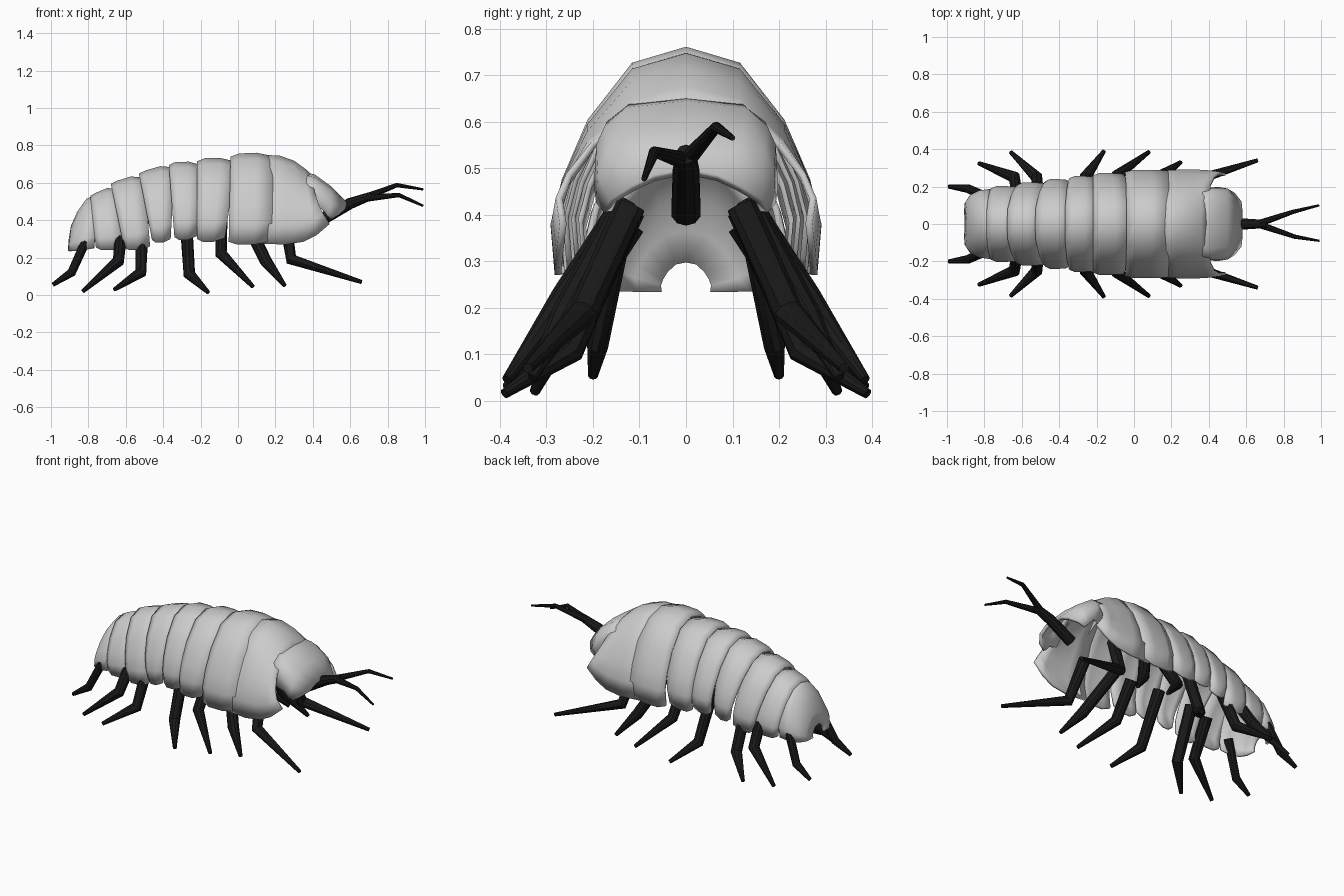
import bpy, bmesh
from mathutils import Vector

if "Cube" in bpy.data.objects:
    bpy.data.objects.remove(bpy.data.objects["Cube"])

black = bpy.data.materials.new("black_limb")
black.diffuse_color = (0.01, 0.01, 0.01, 1)
black.use_nodes = True
black.node_tree.nodes["Principled BSDF"].inputs["Base Color"].default_value = black.diffuse_color

# Half cross-section of a shell plate: (width fraction, height fraction)
SECTION = [(0, 1), (.4, .93), (.73, .68), (.92, .42), (1, .22), (.97, 0)]


def finish(obj, angle):
    bpy.ops.object.select_all(action='DESELECT')
    bpy.context.view_layer.objects.active = obj
    obj.select_set(True)
    bpy.ops.object.shade_smooth_by_angle(angle=angle)


def new_object(name, bm):
    mesh = bpy.data.meshes.new(name)
    bm.to_mesh(mesh)
    bm.free()
    obj = bpy.data.objects.new(name, mesh)
    bpy.context.collection.objects.link(obj)
    return obj


def skin(name, halves, thickness=.015):
    """Loft mirrored half rings (middle to +y edge), listed rear to front."""
    bm = bmesh.new()
    rows = []
    for half in halves:
        full = [(x, -y, z) for x, y, z in half[:0:-1]] + list(half)
        rows.append([bm.verts.new(p) for p in full])
    for a, b in zip(rows, rows[1:]):
        for j in range(len(a) - 1):
            bm.faces.new((a[j], b[j], b[j + 1], a[j + 1]))
    obj = new_object(name, bm)
    mod = obj.modifiers.new("thickness", 'SOLIDIFY')
    mod.thickness = thickness
    mod.offset = -1
    finish(obj, .7)


def ring(xt, xb, zt, zb, w, power=1):
    return [(xt + (xb - xt) * (1 - h) ** power, w * s, zb + (zt - zb) * h)
            for s, h in SECTION]


# Body plates: top x rear/front, bottom x rear/front, top z rear/front, bottom z, half width
PLATES = [
    (-.04, .19, -.05, .18, .755, .755, .27, .290),
    (-.22, -.01, -.22, -.07, .730, .725, .285, .272),
    (-.37, -.19, -.34, -.22, .710, .705, .295, .256),
    (-.53, -.34, -.46, -.36, .665, .695, .28, .240),
    (-.68, -.50, -.61, -.47, .610, .640, .24, .222),
    (-.79, -.64, -.76, -.61, .545, .580, .24, .202),
]
for i, (tr, tf, br, bf, zr, zf, zb, w) in enumerate(PLATES):
    dt, db = tf - tr, bf - br
    skin(f"body_plate_{i + 2}", [
        ring(tr, br, zr - .015, zb + .015, w - .012),
        ring(tr + .2 * dt, br + .2 * db, zr + .002, zb, w),
        ring(tr + .6 * dt, br + .6 * db, zr * .4 + zf * .6 + .006, zb, w),
        ring(tf, bf, zf - .012, zb + .02, w - .004)])

# Large neck plate with forward side flaps
skin("body_plate_1", [
    ring(.155, .12, .748, .275, .284),
    ring(.22, .25, .747, .27, .291),
    ring(.30, .35, .718, .285, .291),
    ring(.36, .42, .675, .32, .287, 1.5),
    ring(.40, .49, .638, .38, .28, 2)])

# Tail plate closing down to an arched notch
skin("tail_plate", [
    ring(-.905, -.91, .30, .235, .055),
    ring(-.893, -.905, .37, .235, .115),
    ring(-.86, -.88, .445, .235, .155),
    ring(-.81, -.83, .515, .24, .18),
    ring(-.75, -.77, .54, .25, .188)])

# Head plate
skin("head", [
    [(.36, 0, .655), (.36, .12, .64), (.36, .17, .60), (.37, .19, .55), (.40, .195, .47)],
    [(.41, 0, .645), (.41, .13, .63), (.42, .175, .59), (.43, .193, .55), (.45, .198, .46)],
    [(.50, 0, .58), (.50, .12, .57), (.50, .168, .54), (.50, .19, .49), (.48, .193, .425)],
    [(.58, 0, .50), (.58, .07, .485), (.575, .12, .46), (.54, .165, .43), (.50, .177, .405)]],
    .02)


def limb(name, points, radii, sides=10):
    """Jointed tapered rods through the points, one ring per joint."""
    bm = bmesh.new()
    pts = [Vector(p) for p in points]
    prev = None
    from math import cos, sin, tau
    for i, p in enumerate(pts):
        d = Vector((0, 0, 0))
        if i > 0:
            d += (p - pts[i - 1]).normalized()
        if i < len(pts) - 1:
            d += (pts[i + 1] - p).normalized()
        d.normalize()
        u = d.cross(Vector((0, 1, 0))).normalized()
        v = d.cross(u)
        row = [bm.verts.new(p + radii[i] * (u * cos(tau * k / sides) + v * sin(tau * k / sides)))
               for k in range(sides)]
        if prev:
            for k in range(sides):
                n = (k + 1) % sides
                bm.faces.new((prev[k], prev[n], row[n], row[k]))
        else:
            bm.faces.new(row)
        prev = row
    bm.faces.new(prev)
    bmesh.ops.recalc_face_normals(bm, faces=bm.faces)
    obj = new_object(name, bm)
    obj.data.materials.append(black)
    finish(obj, .6)


# Seven pairs of legs: hip, knee, foot
LEGS = [
    ((.25, .12, .42), (.285, .22, .19), (.66, .34, .07)),
    ((.03, .13, .42), (.15, .26, .18), (.25, .33, .05)),
    ((-.09, .13, .42), (-.09, .26, .22), (.08, .385, .045)),
    ((-.28, .12, .42), (-.26, .25, .11), (-.16, .39, .015)),
    ((-.51, .12, .41), (-.52, .25, .12), (-.66, .385, .03)),
    ((-.62, .12, .38), (-.64, .25, .18), (-.83, .325, .02)),
    ((-.80, .15, .32), (-.89, .19, .12), (-.99, .2, .055)),
]
for i, leg in enumerate(LEGS):
    thick = .025 if i == 6 else .034
    for side, s in (("left", 1), ("right", -1)):
        limb(f"leg_{i + 1}_{side}", [(x, s * y, z) for x, y, z in leg],
             (thick, thick * .95, .011))

# Forked feeler on a central stalk
limb("feeler_stalk", [(.45, 0, .405), (.60, 0, .49), (.71, 0, .53)], (.033, .03, .022))
limb("feeler_left", [(.66, 0, .515), (.85, .065, .588), (.99, .1, .565)], (.02, .012, .006))
limb("feeler_right", [(.66, 0, .515), (.86, -.068, .535), (.99, -.09, .477)], (.02, .012, .006))
